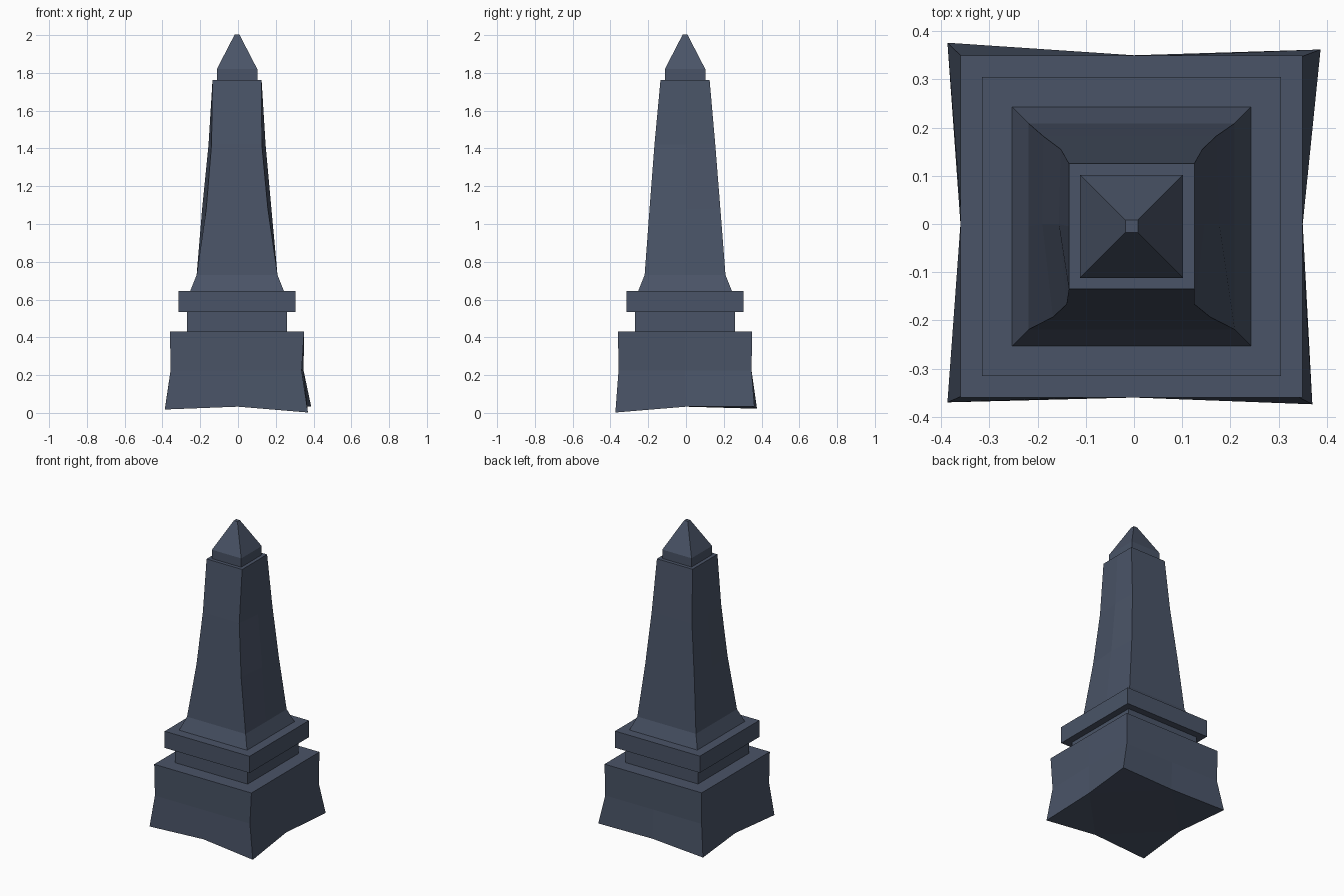
import bpy, bmesh

if "Cube" in bpy.data.objects:
    bpy.data.objects.remove(bpy.data.objects["Cube"])

stone = bpy.data.materials.new("slate blue stone")
stone.diffuse_color = (0.068, 0.088, 0.135, 1)
stone.use_nodes = True
stone.node_tree.nodes["Principled BSDF"].inputs["Base Color"].default_value = stone.diffuse_color
C = -0.005  # the tower sits slightly off the axis


def loft(name, rings):
    """Skin a stack of rings with equal point counts, capped at both ends."""
    bm = bmesh.new()
    loops = [[bm.verts.new(p) for p in r] for r in rings]
    n = len(loops[0])
    for a, b in zip(loops, loops[1:]):
        for i in range(n):
            j = (i + 1) % n
            bm.faces.new((a[i], a[j], b[j], b[i]))
    bm.faces.new(loops[0][::-1])
    bm.faces.new(loops[-1])
    bmesh.ops.triangulate(bm, faces=[f for f in bm.faces if len(f.verts) > 4])
    bmesh.ops.recalc_face_normals(bm, faces=bm.faces)
    me = bpy.data.meshes.new(name)
    bm.to_mesh(me)
    bm.free()
    me.materials.append(stone)
    ob = bpy.data.objects.new(name, me)
    bpy.context.collection.objects.link(ob)
    return ob


def square(h, z):
    return [(C + sx * h, C + sy * h, z) for sx, sy in ((-1, -1), (1, -1), (1, 1), (-1, 1))]


def octo(h, z):
    """Square ring with a point in the middle of every side."""
    q = square(h, z)
    out = []
    for i in range(4):
        a, b = q[i], q[(i + 1) % 4]
        out += [a, tuple((u + v) / 2 for u, v in zip(a, b))]
    return out


# Worn plinth: flared, uneven lower corners
foot = [(-0.387, -0.37, 0.018), (0, -0.36, 0.033), (0.37, -0.374, 0.002), (0.35, 0, 0.033),
        (0.387, 0.362, 0.035), (0, 0.35, 0.033), (-0.387, 0.376, 0.022), (-0.36, 0, 0.033)]
waist = octo(0.352, 0.225)
waist[2] = (0.337, -0.357, 0.225)
loft("plinth", [foot, waist, octo(0.355, 0.432)])

# Neck and slab
loft("neck", [square(0.265, 0.43), square(0.265, 0.54)])
loft("slab", [square(0.31, 0.535), square(0.31, 0.645)])


# Tapered shaft with chipped corners
def worn(z, fl, fr, br, bl, ml, mr, yf, yb):
    return [(fl, yf, z), (C, yf, z), (fr, yf, z), (mr, 0, z),
            (br, yb, z), (C, yb, z), (bl, yb, z), (ml, 0, z)]


loft("shaft", [
    octo(0.249, 0.643), octo(0.214, 0.73),
    worn(1.08, -0.168, 0.158, 0.17, -0.188, -0.19, 0.177, -0.193, 0.182),
    worn(1.42, -0.14, 0.126, 0.142, -0.152, -0.156, 0.146, -0.167, 0.155),
    octo(0.13, 1.762)])

# Pyramid cap with a tiny flat tip
loft("cap", [square(0.107, 1.755), square(0.107, 1.82), square(0.013, 2.002)])
